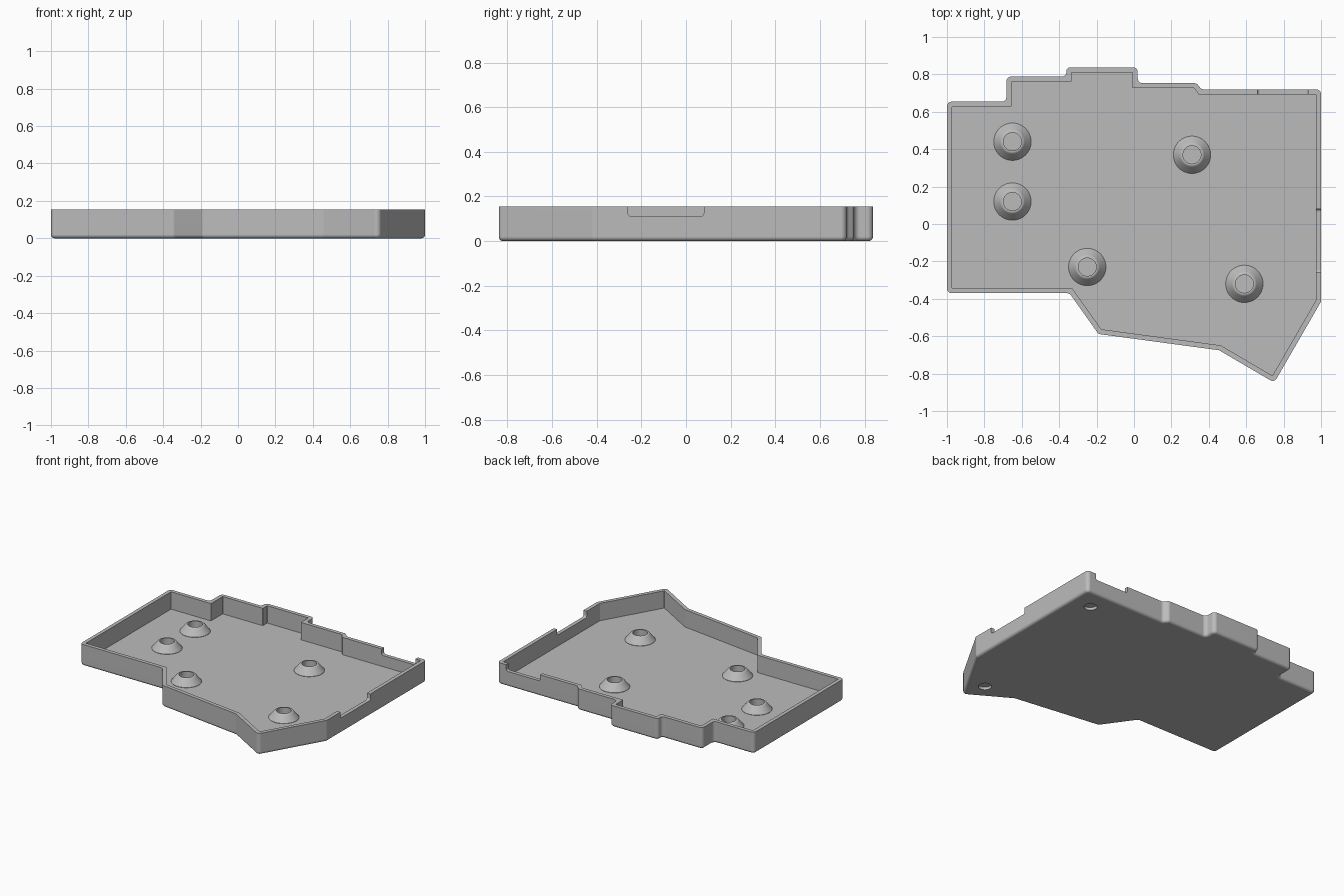
import bpy, bmesh, math
from mathutils import Vector, Matrix

if "Cube" in bpy.data.objects:
    bpy.data.objects.remove(bpy.data.objects["Cube"], do_unlink=True)

HEIGHT, WALL, FLOOR, FILLET, CORNER = 0.155, 0.027, 0.03, 0.02, 0.025

grey = bpy.data.materials.new("light_grey")
grey.use_nodes = True
colour = (0.5, 0.5, 0.5, 1)
grey.diffuse_color = colour
grey.node_tree.nodes["Principled BSDF"].inputs["Base Color"].default_value = colour


def make_object(name, bm):
    bmesh.ops.recalc_face_normals(bm, faces=bm.faces)
    mesh = bpy.data.meshes.new(name)
    bm.to_mesh(mesh)
    bm.free()
    mesh.materials.append(grey)
    obj = bpy.data.objects.new(name, mesh)
    bpy.context.collection.objects.link(obj)
    return obj


def activate(obj):
    bpy.ops.object.select_all(action="DESELECT")
    obj.select_set(True)
    bpy.context.view_layer.objects.active = obj


def smooth(obj):
    activate(obj)
    bpy.ops.object.shade_smooth_by_angle(angle=math.radians(30))
    obj.modifiers.new("even_shading", "WEIGHTED_NORMAL").keep_sharp = True


def inset(points, d):
    """Move every side of a counter-clockwise outline inwards by d."""
    result = []
    for i, p in enumerate(points):
        a = (p - points[i - 1]).normalized()
        b = (points[(i + 1) % len(points)] - p).normalized()
        na, nb = Vector((-a.y, a.x)), Vector((-b.y, b.x))
        result.append(p + (na + nb) * d / (1 + na.dot(nb)))
    return result


def rounded(points, convex, concave, steps=6):
    """Round each corner, with the same point count for any radius."""
    result = []
    for i, p in enumerate(points):
        a, b = p - points[i - 1], points[(i + 1) % len(points)] - p
        turn = a.angle_signed(b)
        radius = convex if a.cross(b) > 0 else concave
        t = min(radius * math.tan(abs(turn) / 2), 0.45 * a.length, 0.45 * b.length)
        start, end = p - a.normalized() * t, p + b.normalized() * t
        r = t / math.tan(abs(turn) / 2)
        bisector = (b.normalized() - a.normalized()).normalized()
        centre = p + bisector * math.hypot(r, t)
        for k in range(steps + 1):
            f = k / steps
            ray = (start.lerp(end, f) - centre).normalized()
            result.append(centre + ray * r)
    return result


# Tray outline, counter-clockwise from the front left of the plan
outline = [Vector(p) for p in (
    (-1, -0.37), (-0.345, -0.37), (-0.19, -0.588), (0.455, -0.675),
    (0.75, -0.848), (1, -0.415), (1, 0.72), (0.36, 0.72),
    (0.335, 0.753), (0.02, 0.753), (0.02, 0.838), (-0.362, 0.838),
    (-0.362, 0.788), (-0.682, 0.788), (-0.682, 0.654), (-1, 0.654))]

# Tray shell: filleted base, outer wall, rim, inner wall, floor
bm = bmesh.new()
rings = []


def add_ring(d, z, convex, concave):
    rings.append([bm.verts.new((p.x, p.y, z))
                  for p in rounded(inset(outline, d), convex, concave)])


for k in range(6):
    angle = math.pi / 2 * k / 5
    d = FILLET * (1 - math.sin(angle))
    add_ring(d, FILLET * (1 - math.cos(angle)), CORNER - d, CORNER + d)
add_ring(0, HEIGHT, CORNER, CORNER)
add_ring(WALL, HEIGHT, 0.003, 0.003)
add_ring(WALL, FLOOR, 0.003, 0.003)
for low, high in zip(rings, rings[1:]):
    for i in range(len(low)):
        j = (i + 1) % len(low)
        bm.faces.new((low[i], low[j], high[j], high[i]))
bm.faces.new(rings[0][::-1])
bm.faces.new(rings[-1])
tray = make_object("tray", bm)


def cut(bm):
    cutter = make_object("cutter", bm)
    cutter.hide_render = True
    mod = tray.modifiers.new("cut", "BOOLEAN")
    mod.operation, mod.solver, mod.object = "DIFFERENCE", "EXACT", cutter
    activate(tray)
    bpy.ops.object.modifier_apply(modifier=mod.name)
    bpy.data.objects.remove(cutter, do_unlink=True)


# Rim notches with rounded lower corners, in the right and back walls
for low, high, axis in (((0.95, -0.26), (1.05, 0.08), 0),
                        ((0.66, 0.67), (0.93, 0.78), 1)):
    bm = bmesh.new()
    bmesh.ops.create_cube(bm, size=1)
    size = (high[0] - low[0], high[1] - low[1], 0.1)
    middle = ((low[0] + high[0]) / 2, (low[1] + high[1]) / 2, 0.16)
    bmesh.ops.transform(bm, verts=bm.verts,
                        matrix=Matrix.Translation(middle) @ Matrix.Diagonal((*size, 1)))
    corners = [e for e in bm.edges if all(v.co.z < 0.15 for v in e.verts)
               and abs(e.verts[0].co[axis] - e.verts[1].co[axis]) > 0.01]
    bmesh.ops.bevel(bm, geom=corners, offset=0.015, segments=4, profile=0.5, affect="EDGES")
    cut(bm)

# Shallow round recesses under the base
for x, y in ((0.85, 0.57), (0.71, -0.67)):
    bm = bmesh.new()
    bmesh.ops.create_cone(bm, cap_ends=True, segments=32, radius1=0.043, radius2=0.043,
                          depth=0.04, matrix=Matrix.Translation((x, y, 0)))
    cut(bm)
smooth(tray)

# Conical screw bosses with blind holes
profile = ((0.1, 0.028), (0.1, 0.032), (0.066, 0.073), (0.06, 0.078), (0.054, 0.08),
           (0.048, 0.08), (0.048, 0.035), (0, 0.035))
places = ((-0.65, 0.44), (-0.65, 0.12), (0.31, 0.37), (-0.25, -0.23), (0.59, -0.32))
for n, (x, y) in enumerate(places, 1):
    bm = bmesh.new()
    verts = [bm.verts.new((r, 0, z)) for r, z in profile]
    edges = [bm.edges.new(pair) for pair in zip(verts, verts[1:])]
    bmesh.ops.spin(bm, geom=verts + edges, axis=(0, 0, 1), cent=(0, 0, 0),
                   angle=math.tau, steps=40)
    bmesh.ops.remove_doubles(bm, verts=bm.verts, dist=0.0005)
    boundary = [e for e in bm.edges if e.is_boundary]
    bmesh.ops.holes_fill(bm, edges=boundary, sides=0)
    boss = make_object(f"screw_boss_{n}", bm)
    boss.location = (x, y, 0)
    smooth(boss)
